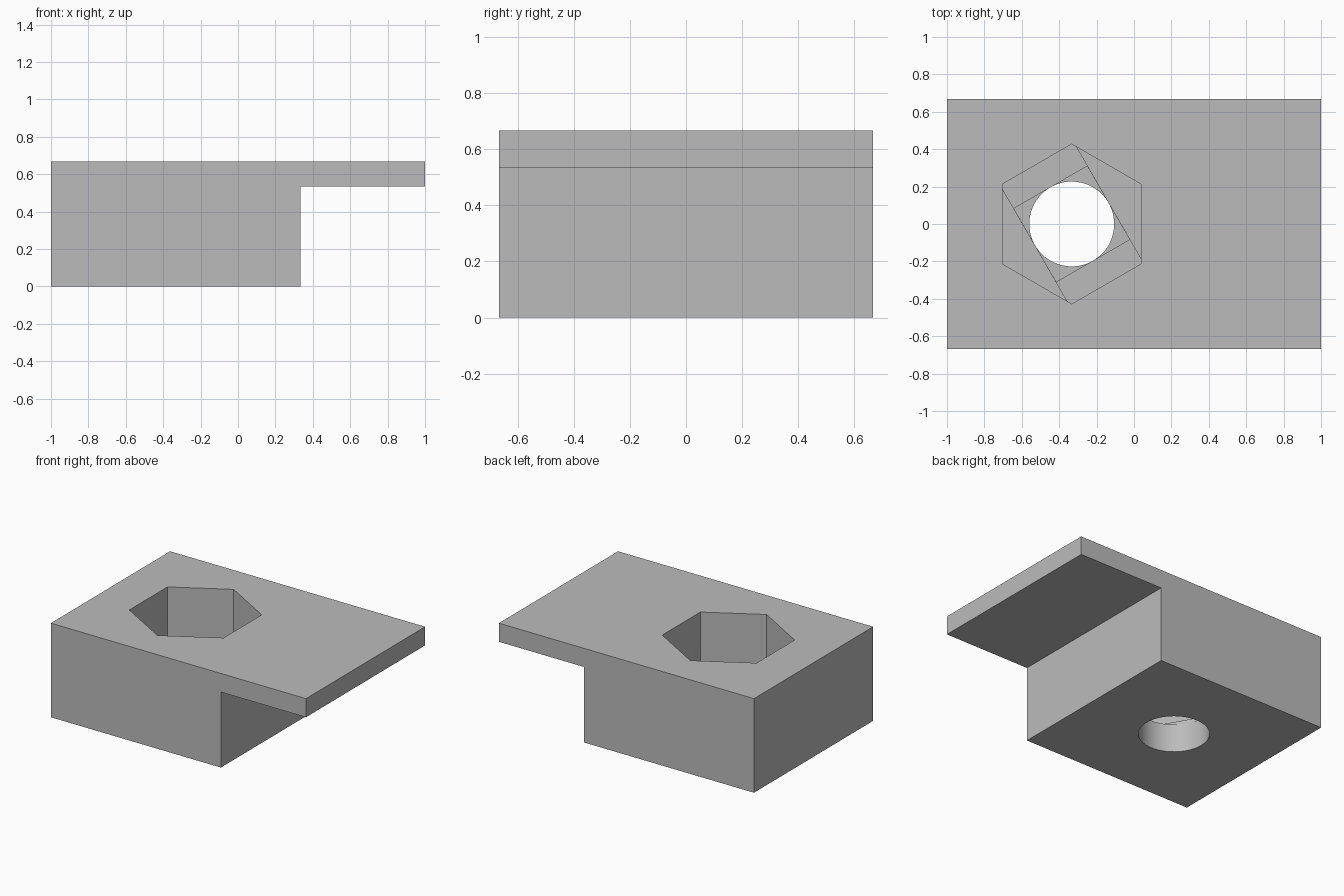
import bpy
import bmesh
from math import cos, sin, pi, sqrt, radians
from mathutils import Matrix, Vector

cube = bpy.data.objects.get("Cube")
if cube:
    bpy.data.objects.remove(cube, do_unlink=True)

grey = bpy.data.materials.new("plain grey")
grey.use_nodes = True
grey.diffuse_color = (0.5, 0.5, 0.5, 1)
grey.node_tree.nodes["Principled BSDF"].inputs["Base Color"].default_value = (0.5, 0.5, 0.5, 1)


def prism(name, points, direction):
    """Extrude a closed outline along a direction into a solid object."""
    bm = bmesh.new()
    face = bm.faces.new([bm.verts.new(p) for p in points])
    ext = bmesh.ops.extrude_face_region(bm, geom=[face])
    moved = [v for v in ext["geom"] if isinstance(v, bmesh.types.BMVert)]
    bmesh.ops.translate(bm, verts=moved, vec=direction)
    bmesh.ops.recalc_face_normals(bm, faces=bm.faces)
    mesh = bpy.data.meshes.new(name)
    bm.to_mesh(mesh)
    bm.free()
    mesh.materials.append(grey)
    obj = bpy.data.objects.new(name, mesh)
    bpy.context.collection.objects.link(obj)
    return obj


def ngon(sides, radius, start):
    return [(radius * cos(start + 2 * pi * i / sides),
             radius * sin(start + 2 * pi * i / sides)) for i in range(sides)]


# Block with an overhanging top plate
W, D, H = 1.0, 0.667, 0.667
STEP_X, STEP_Z = 0.333, 0.535
profile = [(-W, 0), (STEP_X, 0), (STEP_X, STEP_Z), (W, STEP_Z), (W, H), (-W, H)]
block = prism("clamp_block", [(x, -D, z) for x, z in profile], (0, 2 * D, 0))

# Nut pocket, two thin bridging steps and the bolt hole
R, r = 0.427, 0.227
a, b = (R - r) * sqrt(3), R * sqrt(3) / 2
half = [(r, -a), (r, a), (R / 2, b), (-R / 2, b)]
slot = half + [(-x, -y) for x, y in half]
q = r - 0.0005
square = [(q, -q), (q, q), (-q, q), (-q, -q)]
cuts = [
    ("nut_pocket", ngon(6, R, 0), 0.227, 0.8),
    ("bridge_slot", slot, 0.213, 0.3),
    ("bridge_square", square, 0.2, 0.25),
    ("bolt_hole", ngon(64, r, pi / 64), -0.1, 0.22),
]
turn = Matrix.Translation((-0.333, 0, 0)) @ Matrix.Rotation(radians(30), 4, "Z")

bpy.ops.object.select_all(action="DESELECT")
bpy.context.view_layer.objects.active = block
block.select_set(True)
for name, outline, low, high in cuts:
    points = [turn @ Vector((x, y, low)) for x, y in outline]
    cutter = prism(name + "_cutter", points, (0, 0, high - low))
    cutter.hide_render = True
    mod = block.modifiers.new(name, "BOOLEAN")
    mod.operation = "DIFFERENCE"
    mod.solver = "EXACT"
    mod.object = cutter
    bpy.ops.object.modifier_apply(modifier=mod.name)
    bpy.data.objects.remove(cutter, do_unlink=True)

bpy.ops.object.shade_smooth_by_angle(angle=radians(30))
